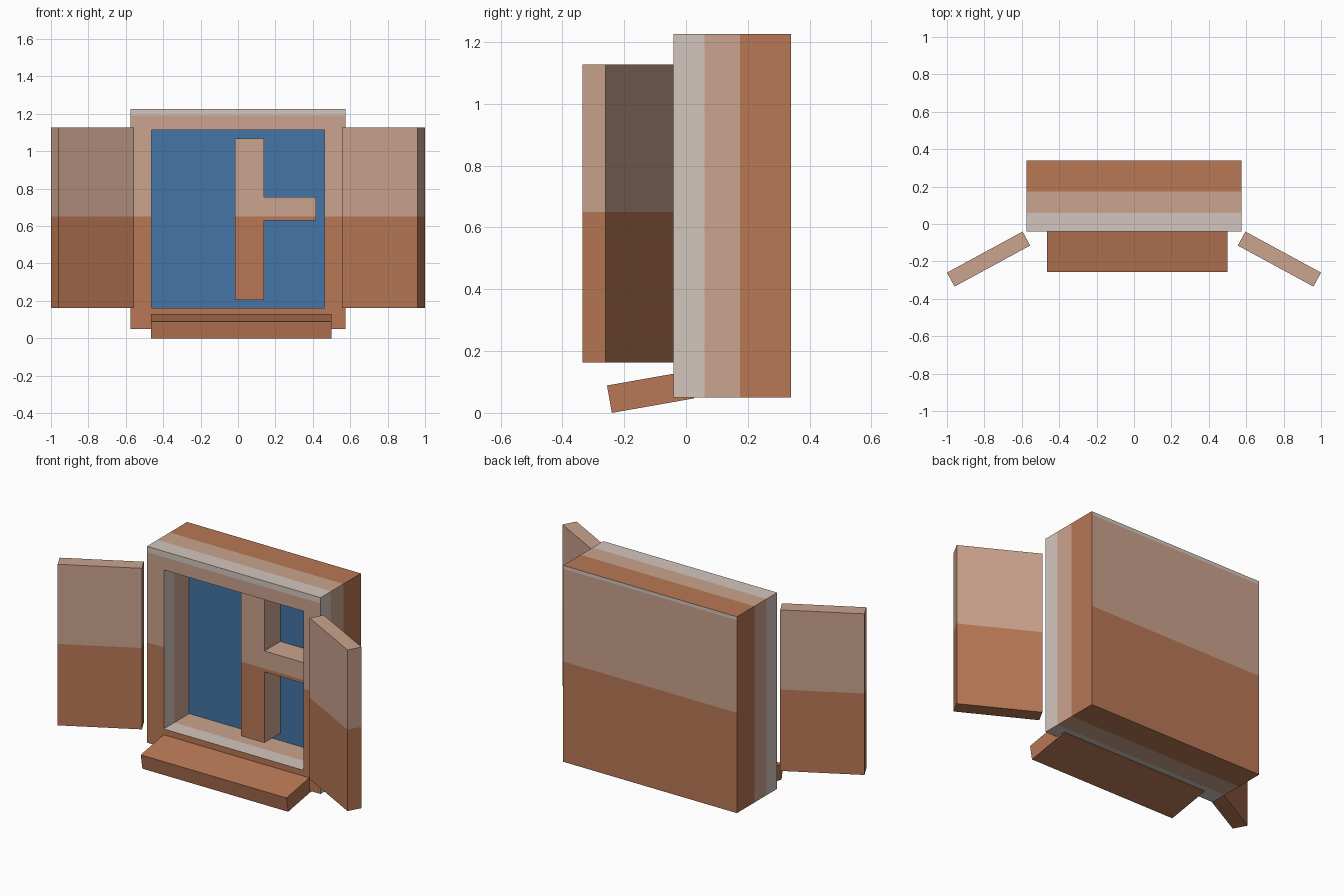
import bpy, bmesh, math
from mathutils import Matrix, Vector

if "Cube" in bpy.data.objects:
    bpy.data.objects.remove(bpy.data.objects["Cube"], do_unlink=True)


def material(name, rgb):
    linear = [((c / 255 + 0.055) / 1.055) ** 2.4 for c in rgb] + [1.0]
    mat = bpy.data.materials.new(name)
    mat.use_nodes = True
    mat.diffuse_color = linear
    mat.node_tree.nodes["Principled BSDF"].inputs["Base Color"].default_value = linear
    return mat


MATERIALS = [material("brown wood", (184, 119, 85)),
             material("tan wood", (203, 163, 142)),
             material("pale grey wood", (212, 198, 190)),
             material("blue glass", (67, 117, 167))]
BROWN, TAN, GREY, GLASS = range(4)
FRONT_Y, GLASS_Y = -0.04, 0.2
WAIST = 0.65        # height where the paint changes


def box(low, high):
    """A box mesh spanning two opposite corners."""
    low, high = Vector(low), Vector(high)
    bm = bmesh.new()
    bmesh.ops.create_cube(bm, size=1)
    bmesh.ops.scale(bm, vec=high - low, verts=bm.verts)
    bmesh.ops.translate(bm, vec=(low + high) / 2, verts=bm.verts)
    return bm


def split(bm, axis, *places):
    """Cut edges across the mesh where the paint changes."""
    normal = Vector((0, 0, 0))
    normal[axis] = 1
    for place in places:
        bmesh.ops.bisect_plane(bm, geom=bm.verts[:] + bm.edges[:] + bm.faces[:],
                               plane_co=normal * place, plane_no=normal)


def finish(bm, name, rule):
    bm.normal_update()
    for face in bm.faces:
        face.material_index = rule(face.calc_center_median(), face.normal)
    mesh = bpy.data.meshes.new(name)
    bm.to_mesh(mesh)
    bm.free()
    for mat in MATERIALS:
        mesh.materials.append(mat)
    obj = bpy.data.objects.new(name, mesh)
    bpy.context.collection.objects.link(obj)
    return obj


def by_height(c, n):
    return TAN if c.z > WAIST else BROWN


def frame_paint(c, n):
    if abs(n.y) > 0.5:
        if n.y < 0 and c.y > GLASS_Y - 0.01:
            return GLASS
        strip = 1.19 if n.y < 0 else 1.205
        return GREY if c.z > strip else by_height(c, n)
    if c.y < 0.06:
        return GREY
    inside = abs(c.x) < 0.5 and 0.1 < c.z < 1.15
    return TAN if inside or c.y < 0.175 else BROWN


def bar_paint(c, n):
    return by_height(c, n) if abs(n.y) > 0.5 else TAN


# Frame: front face inset and pushed back to the glass
bm = box((-0.575, FRONT_Y, 0.05), (0.575, 0.34, 1.225))
bm.normal_update()
front = min(bm.faces, key=lambda f: f.calc_center_median().y)
bmesh.ops.inset_region(bm, faces=[front], thickness=0.158)
pane = bmesh.ops.extrude_discrete_faces(bm, faces=[front])["faces"][0]
bmesh.ops.translate(bm, vec=(0, GLASS_Y - FRONT_Y, 0), verts=pane.verts)
split(bm, 1, 0.06, 0.175)
split(bm, 2, WAIST, 1.19, 1.205)
finish(bm, "window_frame", frame_paint)

# Glazing bars, set back from the frame front
for name, low, high in (
        ("upright_bar", (-0.015, 0.05, 0.205), (0.14, GLASS_Y, 1.067)),
        ("cross_bar", (0.14, 0.05, 0.63), (0.417, GLASS_Y, 0.755))):
    bm = box(low, high)
    split(bm, 2, WAIST)
    finish(bm, name, bar_paint)

# Open shutters, mirrored about the middle
for side, name in ((1, "left_shutter"), (-1, "right_shutter")):
    bm = box((-0.23, -0.0425, 0.163), (0.23, 0.0425, 1.127))
    split(bm, 2, WAIST)
    bmesh.ops.rotate(bm, verts=bm.verts, cent=(0, 0, 0),
                     matrix=Matrix.Rotation(side * math.radians(-28.5), 3, "Z"))
    bmesh.ops.translate(bm, vec=(side * 0.7775, -0.1875, 0), verts=bm.verts)
    finish(bm, name, by_height)

# Sloping sill, tilted about its lower front edge
bm = box((-0.465, 0, 0), (0.5, 0.27, 0.09))
bmesh.ops.rotate(bm, verts=bm.verts, cent=(0, 0, 0),
                 matrix=Matrix.Rotation(math.radians(10), 3, "X"))
bmesh.ops.translate(bm, vec=(0, -0.24, 0), verts=bm.verts)
finish(bm, "sill", lambda c, n: BROWN)
